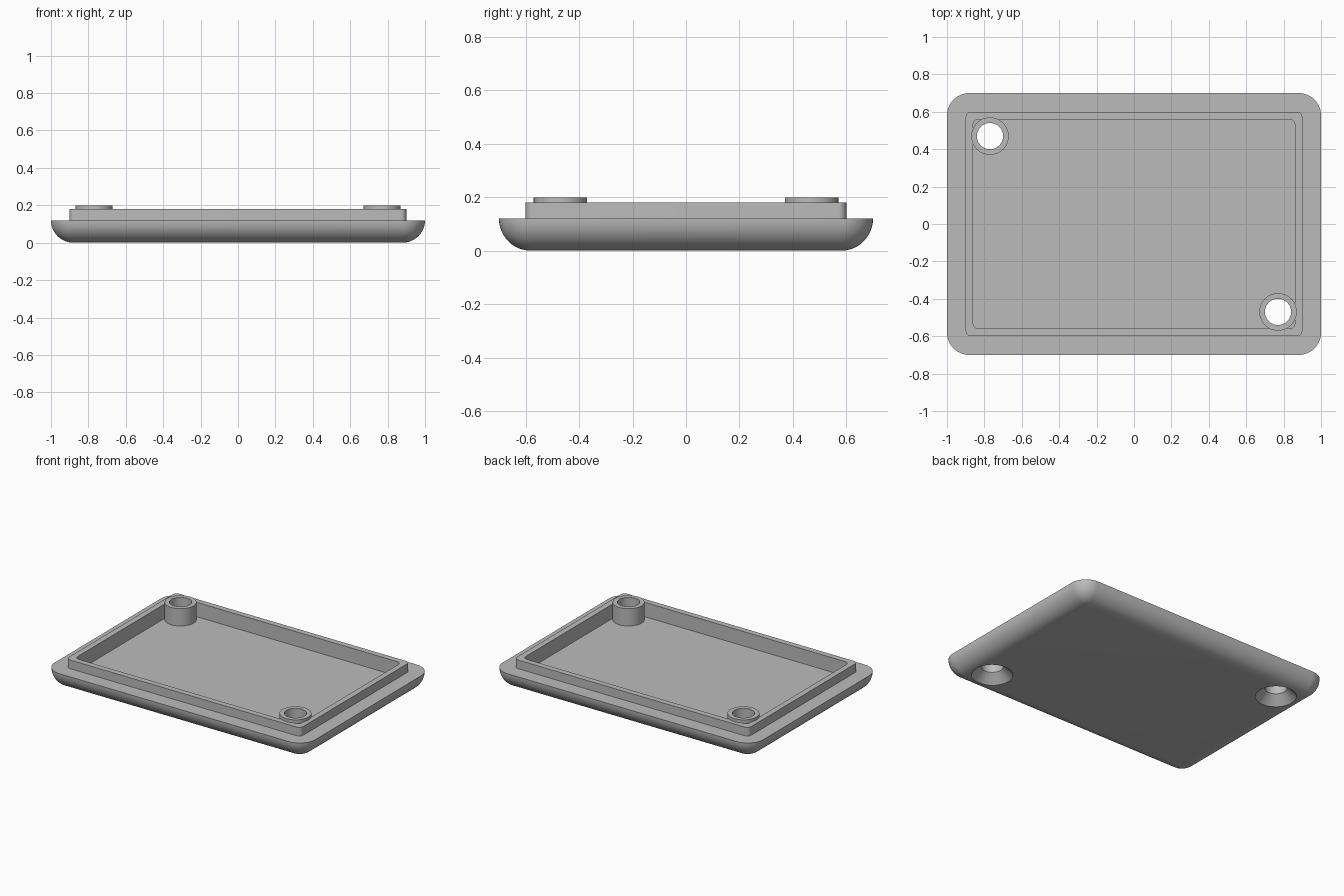
import bpy
import bmesh
from math import cos, sin, pi, radians

if "Cube" in bpy.data.objects:
    bpy.data.objects.remove(bpy.data.objects["Cube"], do_unlink=True)

# Single plain grey
grey = bpy.data.materials.new("plain grey")
grey.use_nodes = True
colour = (0.5, 0.5, 0.5, 1)
grey.diffuse_color = colour
grey.node_tree.nodes["Principled BSDF"].inputs["Base Color"].default_value = colour

CORNER_STEPS = 12
FILLET = 0.12
FILLET_STEPS = 12
FLOOR_Z = 0.08
SCREWS = {"back_right": (-0.77, 0.47), "front_left": (0.77, -0.47)}


def rounded_rect(hx, hy, r, z):
    """Loop of points round a rectangle with half sizes hx, hy."""
    points = []
    for k, (sx, sy) in enumerate(((1, 1), (-1, 1), (-1, -1), (1, -1))):
        for i in range(CORNER_STEPS + 1):
            a = (k + i / CORNER_STEPS) * pi / 2
            points.append((sx * (hx - r) + r * cos(a), sy * (hy - r) + r * sin(a), z))
    return points


def circle(centre, r, z, n=64):
    return [(centre[0] + r * cos(2 * pi * i / n),
             centre[1] + r * sin(2 * pi * i / n), z) for i in range(n)]


def loft(name, loops):
    """Closed solid skinned through matching loops, capped at both ends."""
    bm = bmesh.new()
    rings = [[bm.verts.new(p) for p in loop] for loop in loops]
    n = len(rings[0])
    for low, high in zip(rings, rings[1:]):
        for i in range(n):
            j = (i + 1) % n
            bm.faces.new((low[i], low[j], high[j], high[i]))
    bm.faces.new(rings[0][::-1])
    bm.faces.new(rings[-1])
    bmesh.ops.recalc_face_normals(bm, faces=bm.faces)
    mesh = bpy.data.meshes.new(name)
    bm.to_mesh(mesh)
    bm.free()
    mesh.materials.append(grey)
    obj = bpy.data.objects.new(name, mesh)
    bpy.context.collection.objects.link(obj)
    return obj


def activate(obj):
    bpy.ops.object.select_all(action="DESELECT")
    obj.select_set(True)
    bpy.context.view_layer.objects.active = obj


def cut(obj, cutter):
    activate(obj)
    mod = obj.modifiers.new("hole", "BOOLEAN")
    mod.operation = "DIFFERENCE"
    mod.solver = "EXACT"
    mod.object = cutter
    bpy.ops.object.modifier_apply(modifier=mod.name)


# Lid: rounded underside, flat shoulder, raised lip and inner pocket
loops = []
for i in range(FILLET_STEPS + 1):
    a = i / FILLET_STEPS * pi / 2
    inset = FILLET * (1 - sin(a))
    loops.append(rounded_rect(1 - inset, 0.7 - inset,
                              max(FILLET - inset, 0.002), FILLET * (1 - cos(a))))
loops += [rounded_rect(0.9, 0.6, 0.03, FILLET),
          rounded_rect(0.9, 0.6, 0.03, 0.18),
          rounded_rect(0.86, 0.56, 0.03, 0.18),
          rounded_rect(0.86, 0.56, 0.03, FLOOR_Z)]
# The first ring's tiny corners keep the skin regular
lid = loft("lid", loops)
parts = [lid]

# Screw bosses with countersunk through holes
for place, centre in SCREWS.items():
    boss = loft("screw_boss_" + place,
                [circle(centre, 0.1, FLOOR_Z), circle(centre, 0.1, 0.2)])
    drill = loft("drill", [circle(centre, 0.15, -0.02), circle(centre, 0.07, 0.06),
                           circle(centre, 0.07, 0.3)])
    drill.hide_render = True
    cut(lid, drill)
    cut(boss, drill)
    bpy.data.objects.remove(drill, do_unlink=True)
    parts.append(boss)

for part in parts:
    activate(part)
    bpy.ops.object.shade_smooth_by_angle(angle=radians(30))
